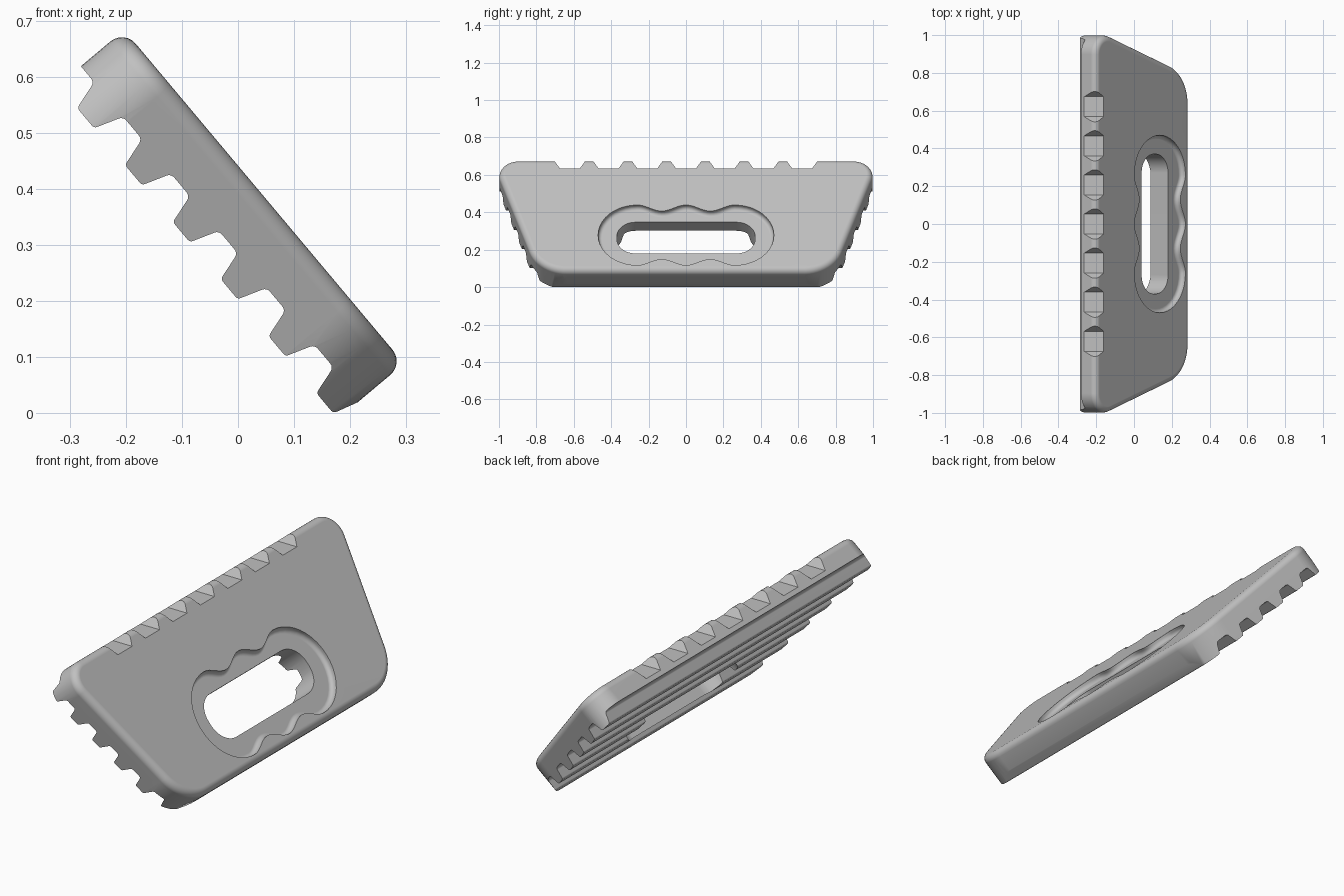
import bpy, bmesh, math
from mathutils import Matrix, Vector

if "Cube" in bpy.data.objects:
    bpy.data.objects.remove(bpy.data.objects["Cube"], do_unlink=True)

TILT = Matrix.Rotation(math.radians(50), 4, 'Y')
TOP, GROOVE, TIP = 0.284, 0.183, 0.13      # heights through the slab
UP, DOWN = -0.655, 0.123                   # upper and lower ends of the slab


def rounded(points, steps=8):
    """Closed 2D outline from (a, b, corner radius) points."""
    out = []
    for i, (a, b, r) in enumerate(points):
        p = Vector((a, b))
        if r == 0:
            out.append(p)
            continue
        d0 = (Vector(points[i - 1][:2]) - p).normalized()
        d1 = (Vector(points[(i + 1) % len(points)][:2]) - p).normalized()
        half = d0.angle(d1) / 2
        centre = p + (d0 + d1).normalized() * r / math.sin(half)
        s = p + d0 * r / math.tan(half) - centre
        e = p + d1 * r / math.tan(half) - centre
        sweep = s.angle_signed(e)
        for k in range(steps + 1):
            out.append(centre + Matrix.Rotation(-sweep * k / steps, 2) @ s)
    return out


def prism(name, outlines, place, lo, hi, bevel_at=None, radius=0.0, matrix=None):
    """Extrude outlines between lo and hi, optionally rounding one cap's rim."""
    bm = bmesh.new()
    rim = []
    for pts in outlines:
        caps = {h: [bm.verts.new(place(p[0], p[1], h)) for p in pts] for h in (lo, hi)}
        n = len(pts)
        bm.faces.new(caps[lo])
        bm.faces.new(caps[hi])
        for i in range(n):
            j = (i + 1) % n
            bm.faces.new((caps[lo][i], caps[lo][j], caps[hi][j], caps[hi][i]))
        if bevel_at is not None:
            ring = caps[bevel_at]
            rim += [bm.edges.get((ring[i], ring[(i + 1) % n])) for i in range(n)]
    bmesh.ops.recalc_face_normals(bm, faces=bm.faces)
    if rim:
        bmesh.ops.bevel(bm, geom=rim, offset=radius, segments=6, profile=0.5, affect='EDGES')
    if matrix:
        bm.transform(matrix)
    mesh = bpy.data.meshes.new(name)
    bm.to_mesh(mesh)
    bm.free()
    obj = bpy.data.objects.new(name, mesh)
    bpy.context.collection.objects.link(obj)
    return obj


def carve(body, cutter, operation):
    cutter.hide_render = True
    mod = body.modifiers.new(cutter.name, 'BOOLEAN')
    mod.operation, mod.object, mod.solver = operation, cutter, 'EXACT'
    bpy.context.view_layer.objects.active = body
    bpy.ops.object.modifier_apply(modifier=mod.name)
    bpy.data.objects.remove(cutter, do_unlink=True)


def flat(a, b, h):        # outline lies in the slab plane
    return (a, b, h)


def lengthwise(a, b, h):  # outline is a cross-section run along y
    return (a, h, b)


def crosswise(a, b, h):   # outline faces along x
    return (h, a, b)


# Tapered slab with rounded corners and a soft upper rim
slab = rounded([(UP, -1.034, 0.1), (DOWN, -0.79, 0.21),
                (DOWN, 0.79, 0.21), (UP, 1.034, 0.1)], 12)
body = prism("grip_plate", [slab], flat, 0.1, TOP, TOP, 0.032, TILT)

# Ribs along the underside
ribs = [(-0.75, 0.4, 0), (-0.75, GROOVE, 0)]
for i in range(6):
    u = -0.618 + 0.133 * i
    ribs += [(u, GROOVE, 0.012), (u + 0.016, TIP, 0.008),
             (u + 0.063, TIP, 0.008), (u + 0.081, GROOVE, 0.012)]
ribs[-1] = (0.125, GROOVE, 0)
ribs += [(0.2, GROOVE, 0), (0.2, 0.4, 0)]
carve(body, prism("rib_section", [rounded(ribs, 4)], lengthwise, -1.2, 1.2,
                  matrix=TILT), 'INTERSECT')

# Scalloped recess round the handle
MID, R, C = -0.125, 0.21, 0.26
side = []
for k in range(-16, 17):
    y = C * k / 16
    side.append((R - 0.042 * math.sin(math.pi * y / C) ** 2, y))
cap = [(R * math.cos(math.pi * k / 20), C + R * math.sin(math.pi * k / 20))
       for k in range(1, 20)]
half = side + cap
recess = [(MID + a, b) for a, b in half] + [(MID - a, -b) for a, b in half]
carve(body, prism("recess_cutter", [recess], flat, TOP - 0.03, 0.4,
                  TOP - 0.03, 0.02, TILT), 'DIFFERENCE')

# Hand slot through the slab
slot = rounded([(-0.24, -0.37, 0.1), (-0.022, -0.37, 0.1),
                (-0.022, 0.37, 0.1), (-0.24, 0.37, 0.1)], 10)
carve(body, prism("slot_cutter", [slot], flat, 0.05, 0.4, matrix=TILT), 'DIFFERENCE')

# Row of notches along the upper edge
notches = []
for i in range(-3, 4):
    y = 0.207 * i
    notches.append([(y - 0.053, 0.634), (y + 0.053, 0.634),
                    (y + 0.094, 0.69), (y - 0.094, 0.69)])
carve(body, prism("notch_cutter", notches, crosswise, -0.5, 0.0), 'DIFFERENCE')

# Single grey finish
grey = bpy.data.materials.new("mid_grey")
grey.use_nodes = True
colour = (0.53, 0.53, 0.53, 1)
grey.diffuse_color = colour
grey.node_tree.nodes["Principled BSDF"].inputs["Base Color"].default_value = colour
body.data.materials.clear()
body.data.materials.append(grey)
for face in body.data.polygons:
    face.material_index = 0

# Smooth rounds, crisp edges
bpy.ops.object.select_all(action='DESELECT')
body.select_set(True)
bpy.context.view_layer.objects.active = body
bpy.ops.object.shade_smooth_by_angle(angle=math.radians(28))
weighted = body.modifiers.new("even_shading", 'WEIGHTED_NORMAL')
weighted.keep_sharp = True
